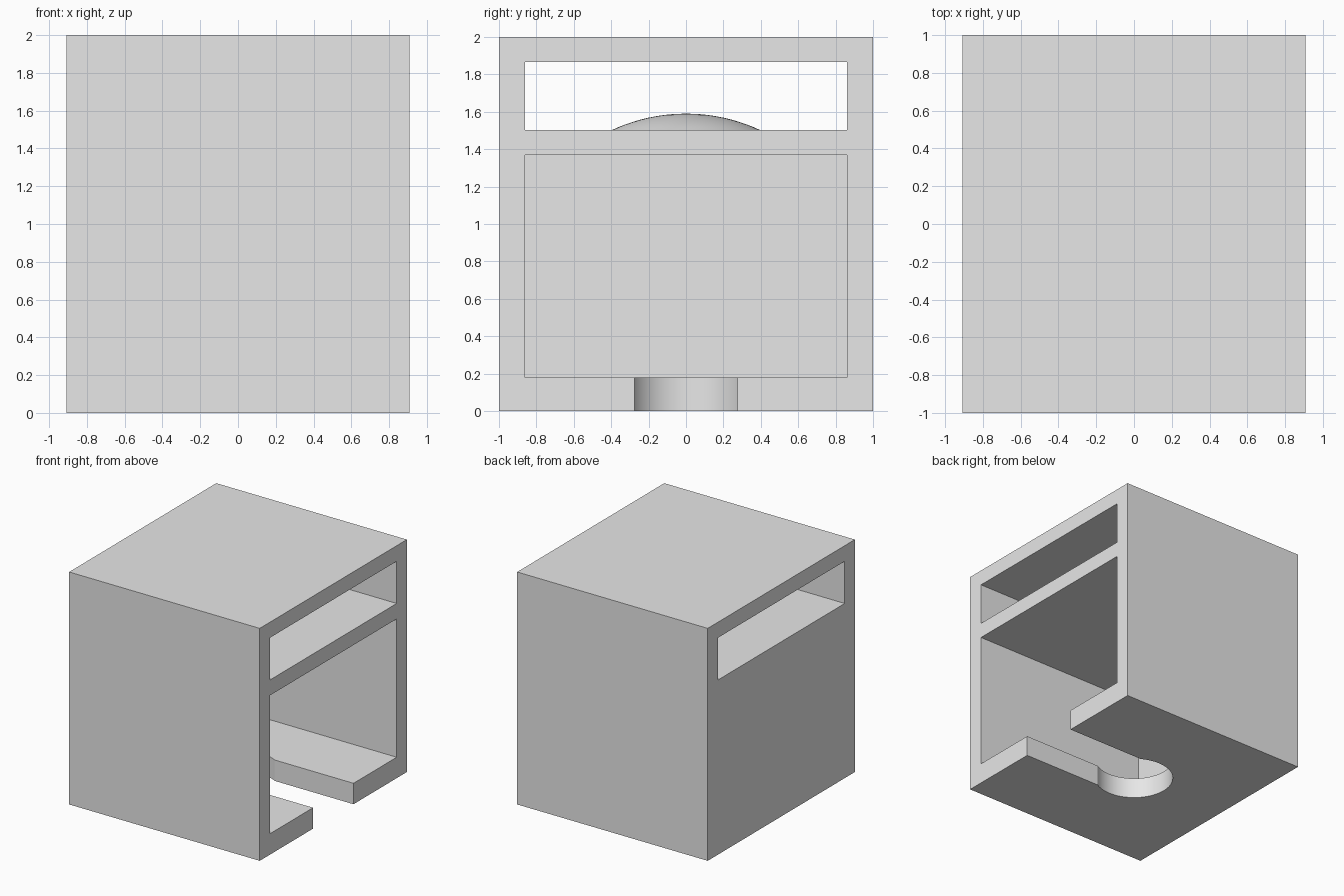
import bpy, bmesh, math
from mathutils import Vector

if "Cube" in bpy.data.objects:
    bpy.data.objects.remove(bpy.data.objects["Cube"], do_unlink=True)

HALF_X, HALF_Y, HEIGHT = 0.907, 1.0, 2.0
INNER_Y = 0.862
BACK_WALL = 0.137
FLOOR_TOP, SHELF_LOW, SHELF_TOP, ROOF_LOW = 0.18, 1.37, 1.503, 1.866
SLOT_HALF, HOLE_RADIUS = 0.275, 0.317
DOME_RADIUS, DOME_HEIGHT = 0.395, 0.087
OVER = 0.1

grey = bpy.data.materials.new("plain grey")
grey.use_nodes = True
grey.diffuse_color = (0.8, 0.8, 0.8, 1)
grey.node_tree.nodes["Principled BSDF"].inputs["Base Color"].default_value = (0.8, 0.8, 0.8, 1)


def box(name, low, high):
    low, high = Vector(low), Vector(high)
    bpy.ops.mesh.primitive_cube_add(size=1, location=(low + high) / 2)
    ob = bpy.context.object
    ob.name = name
    ob.scale = high - low
    bpy.ops.object.transform_apply(location=True, rotation=False, scale=True)
    ob.data.materials.append(grey)
    return ob


def cut(target, cutter):
    cutter.hide_render = True
    mod = target.modifiers.new("cut", "BOOLEAN")
    mod.operation = "DIFFERENCE"
    mod.solver = "EXACT"
    mod.object = cutter
    bpy.ops.object.select_all(action="DESELECT")
    bpy.context.view_layer.objects.active = target
    target.select_set(True)
    bpy.ops.object.modifier_apply(modifier=mod.name)
    bpy.data.objects.remove(cutter, do_unlink=True)


def smooth(ob):
    bpy.ops.object.select_all(action="DESELECT")
    bpy.context.view_layer.objects.active = ob
    ob.select_set(True)
    bpy.ops.object.shade_smooth_by_angle(angle=math.radians(30))


# Outer shell
housing = box("housing", (-HALF_X, -HALF_Y, 0), (HALF_X, HALF_Y, HEIGHT))

# Upper slot running right through, above the shelf
cut(housing, box("upper_slot_cutter", (-HALF_X - OVER, -INNER_Y, SHELF_TOP),
                 (HALF_X + OVER, INNER_Y, ROOF_LOW)))

# Main compartment, open on one side only
cut(housing, box("compartment_cutter", (-HALF_X + BACK_WALL, -INNER_Y, FLOOR_TOP),
                 (HALF_X + OVER, INNER_Y, SHELF_LOW)))

# Keyhole in the floor: straight channel and round end
cut(housing, box("channel_cutter", (0, -SLOT_HALF, -OVER),
                 (HALF_X + OVER, SLOT_HALF, FLOOR_TOP + OVER)))
bpy.ops.mesh.primitive_cylinder_add(vertices=64, radius=HOLE_RADIUS, depth=1)
hole = bpy.context.object
hole.name = "hole_cutter"
hole.data.materials.append(grey)
cut(housing, hole)
smooth(housing)

# Shallow dome resting on the shelf
sphere_radius = (DOME_RADIUS ** 2 + DOME_HEIGHT ** 2) / (2 * DOME_HEIGHT)
sweep = math.asin(DOME_RADIUS / sphere_radius)
centre_z = SHELF_TOP + DOME_HEIGHT - sphere_radius
RINGS = 10
bm = bmesh.new()
arc = []
for i in range(RINGS + 1):
    a = sweep * i / RINGS
    arc.append(bm.verts.new((sphere_radius * math.sin(a), 0,
                             centre_z + sphere_radius * math.cos(a))))
edges = [bm.edges.new(pair) for pair in zip(arc, arc[1:])]
bmesh.ops.spin(bm, geom=arc + edges, cent=(0, 0, 0), axis=(0, 0, 1),
               angle=math.tau, steps=64)
bmesh.ops.remove_doubles(bm, verts=bm.verts, dist=0.0001)
bmesh.ops.recalc_face_normals(bm, faces=bm.faces)
if sum(f.normal.z for f in bm.faces) < 0:
    bmesh.ops.reverse_faces(bm, faces=bm.faces)
mesh = bpy.data.meshes.new("shelf_dome")
bm.to_mesh(mesh)
bm.free()
mesh.materials.append(grey)
dome = bpy.data.objects.new("shelf_dome", mesh)
bpy.context.collection.objects.link(dome)
smooth(dome)
